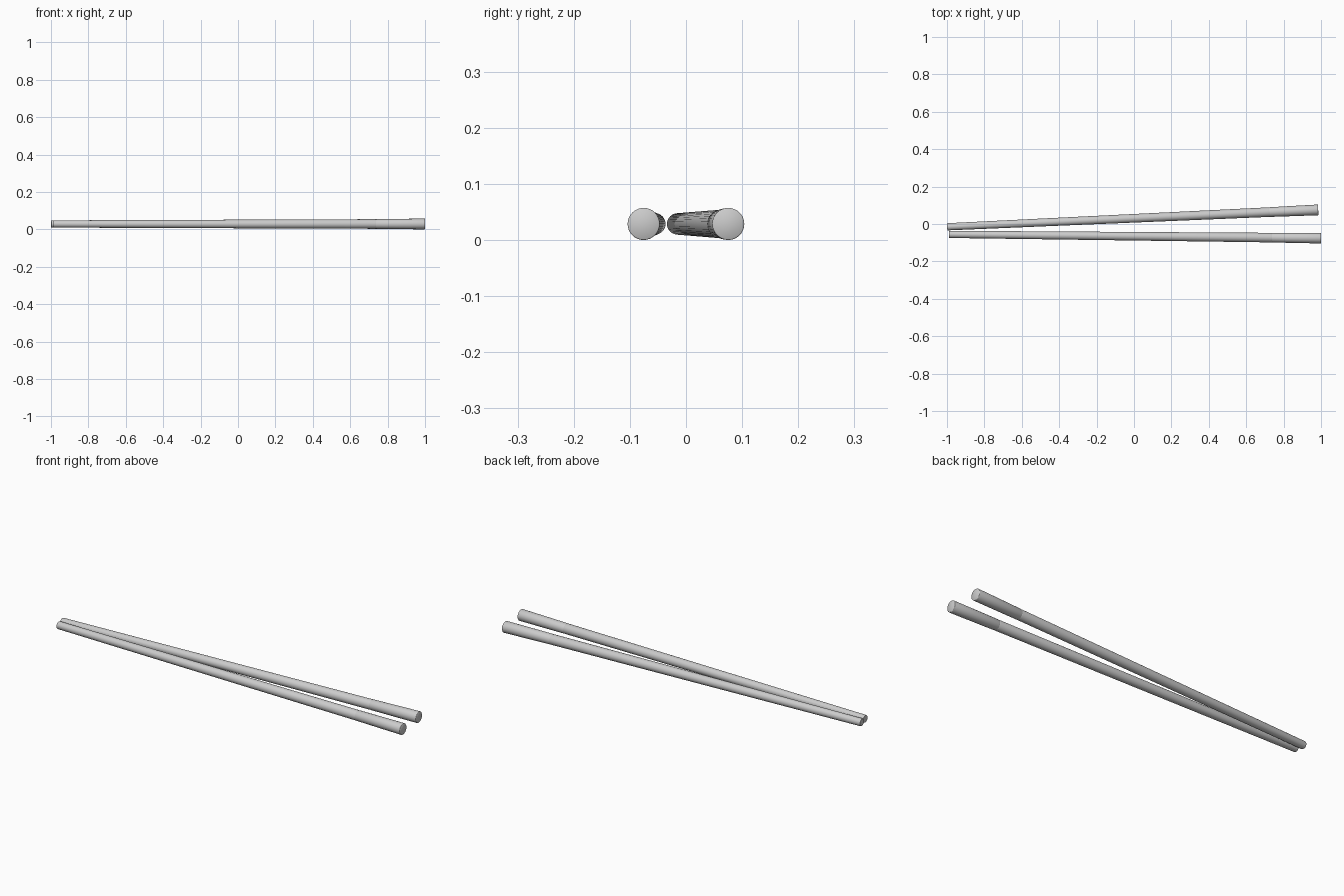
import bpy, bmesh, math
from mathutils import Vector, Matrix

if "Cube" in bpy.data.objects:
    bpy.data.objects.remove(bpy.data.objects["Cube"])

SIDES = 32
Z = 0.0286


def lathe(name, profile, matrix):
    """Revolve (distance, radius) points about local X, closing both ends."""
    bm = bmesh.new()
    rings = []
    for d, r in profile:
        rings.append([bm.verts.new((d, r * math.cos(2 * math.pi * i / SIDES),
                                    r * math.sin(2 * math.pi * i / SIDES)))
                      for i in range(SIDES)])
    for a, b in zip(rings, rings[1:]):
        for i in range(SIDES):
            j = (i + 1) % SIDES
            bm.faces.new((a[i], a[j], b[j], b[i]))
    bm.faces.new(rings[0])
    bm.faces.new(rings[-1])
    bmesh.ops.recalc_face_normals(bm, faces=bm.faces[:])
    for f in bm.faces:
        f.smooth = True
    me = bpy.data.meshes.new(name)
    bm.to_mesh(me)
    bm.free()
    ob = bpy.data.objects.new(name, me)
    bpy.context.collection.objects.link(ob)
    ob.matrix_world = matrix
    bpy.ops.object.select_all(action='DESELECT')
    ob.select_set(True)
    bpy.context.view_layer.objects.active = ob
    bpy.ops.object.shade_smooth_by_angle(angle=math.radians(50))
    return ob


def chopstick(name, tip, butt):
    tip, butt = Vector((*tip, Z)), Vector((*butt, Z))
    axis = butt - tip
    n = axis.length
    m = Matrix.Translation(tip) @ Matrix.Rotation(math.atan2(axis.y, axis.x), 4, 'Z')
    seam = n - 0.262
    # tapered shaft with a softened tip
    lathe(name + "_shaft", [(0, 0.0175), (0.002, 0.0187), (0.005, 0.0192),
                            (seam - 0.004, 0.0256), (seam, 0.0246)], m)
    # slightly thicker handle with a shallow groove where it meets the shaft
    lathe(name + "_handle", [(seam, 0.0246), (seam + 0.004, 0.0258),
                             (n - 0.12, 0.0275), (n - 0.003, 0.0286),
                             (n - 0.001, 0.0280), (n, 0.0268)], m)


chopstick("back_chopstick", (-0.999, -0.0150), (0.985, 0.0755))
chopstick("front_chopstick", (-0.990, -0.0555), (1.000, -0.0755))
